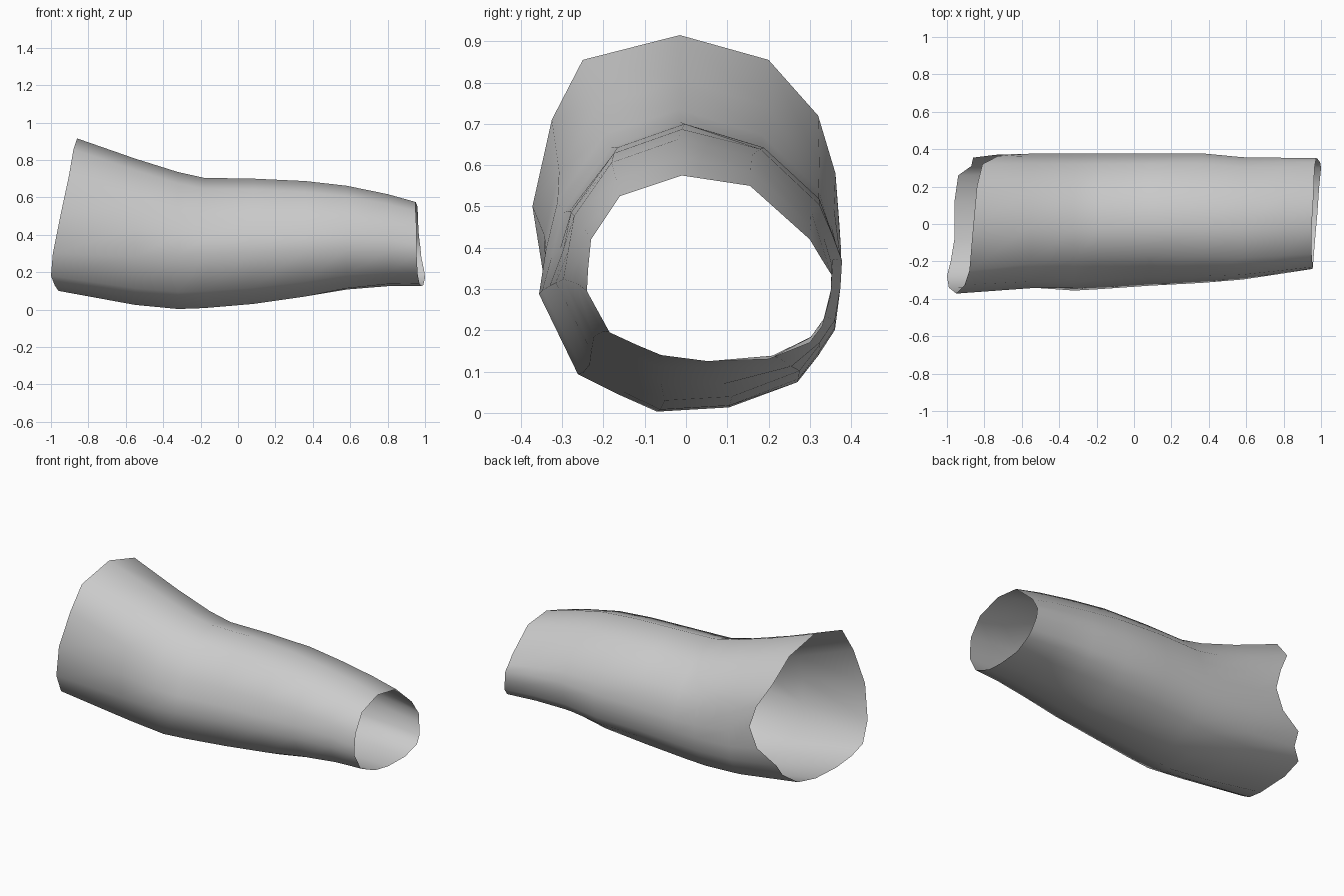
import bpy, bmesh

if "Cube" in bpy.data.objects:
    bpy.data.objects.remove(bpy.data.objects["Cube"])

# Wide rim, 17 points (x, y, z), starting at the top and going round via +y
wide_rim = [(-.86, -.015, .915), (-.84, .2, .855), (-.81, .32, .72), (-.73, .362, .58),
            (-.69, .372, .45), (-.74, .37, .33), (-.86, .355, .25), (-.87, .31, .18),
            (-.94, .26, .135), (-.96, .12, .11), (-.96, -.08, .1), (-.98, -.2, .13),
            (-1, -.28, .18), (-.99, -.34, .3), (-.95, -.372, .5), (-.905, -.325, .71),
            (-.88, -.25, .855)]
# Middle cross-section (y, z)
middle = [(-.02, .7), (.18, .64), (.32, .51), (.35, .43), (.375, .35), (.37, .28),
          (.36, .2), (.32, .14), (.27, .075), (.1, .01), (-.07, 0), (-.165, .045),
          (-.26, .09), (-.36, .29), (-.335, .38), (-.31, .48), (-.19, .64)]
# Narrow rim (x, y, z)
narrow_rim = [(.95, -.01, .575), (.96, .155, .55), (.965, .3, .42), (.97, .33, .37),
              (.975, .352, .335), (.98, .35, .28), (.995, .33, .21), (1, .3, .17),
              (.99, .2, .13), (.98, .05, .125), (.97, -.06, .14), (.965, -.12, .165),
              (.96, -.185, .195), (.955, -.24, .295), (.955, -.237, .35),
              (.955, -.23, .42), (.95, -.16, .525)]
# Stations along the tube: x, y range, z range, blend towards the nearer rim
stations = [(-.55, -.343, .376, .025, .807, .5), (-.32, -.356, .376, .003, .735, .15),
            (-.18, -.348, .376, .008, .704, 0), (.08, -.33, .376, .03, .7, 0),
            (.36, -.315, .378, .07, .687, .3), (.58, -.297, .357, .107, .662, .55),
            (.8, -.264, .354, .125, .617, .8)]


def unit(points):
    """Scale a cross-section into the 0..1 square."""
    ys, zs = zip(*points)
    y0, z0 = min(ys), min(zs)
    return [((y - y0) / (max(ys) - y0), (z - z0) / (max(zs) - z0)) for y, z in points]


mid_unit = unit(middle)
wide_unit = unit([p[1:] for p in wide_rim])
narrow_unit = unit([p[1:] for p in narrow_rim])


def section(x, y0, y1, z0, z1, t):
    end = wide_unit if x < 0 else narrow_unit
    pts = [(a + (c - a) * t, b + (d - b) * t) for (a, b), (c, d) in zip(mid_unit, end)]
    return [(x, y0 + (y1 - y0) * a, z0 + (z1 - z0) * b) for a, b in unit(pts)]


# Open tube
rings = [wide_rim] + [section(*s) for s in stations] + [narrow_rim]
bm = bmesh.new()
loops = [[bm.verts.new(p) for p in ring] for ring in rings]
n = len(middle)
for a, b in zip(loops, loops[1:]):
    for i in range(n):
        j = (i + 1) % n
        bm.faces.new((a[i], a[j], b[j], b[i]))
bmesh.ops.recalc_face_normals(bm, faces=bm.faces)
if sum(f.normal.dot(f.calc_center_median() - loops[4][0].co.lerp(loops[4][9].co, .5)) for f in bm.faces) < 0:
    bmesh.ops.reverse_faces(bm, faces=bm.faces)
for f in bm.faces:
    f.smooth = True
mesh = bpy.data.meshes.new("sleeve")
bm.to_mesh(mesh)
bm.free()
sleeve = bpy.data.objects.new("sleeve", mesh)
bpy.context.collection.objects.link(sleeve)
